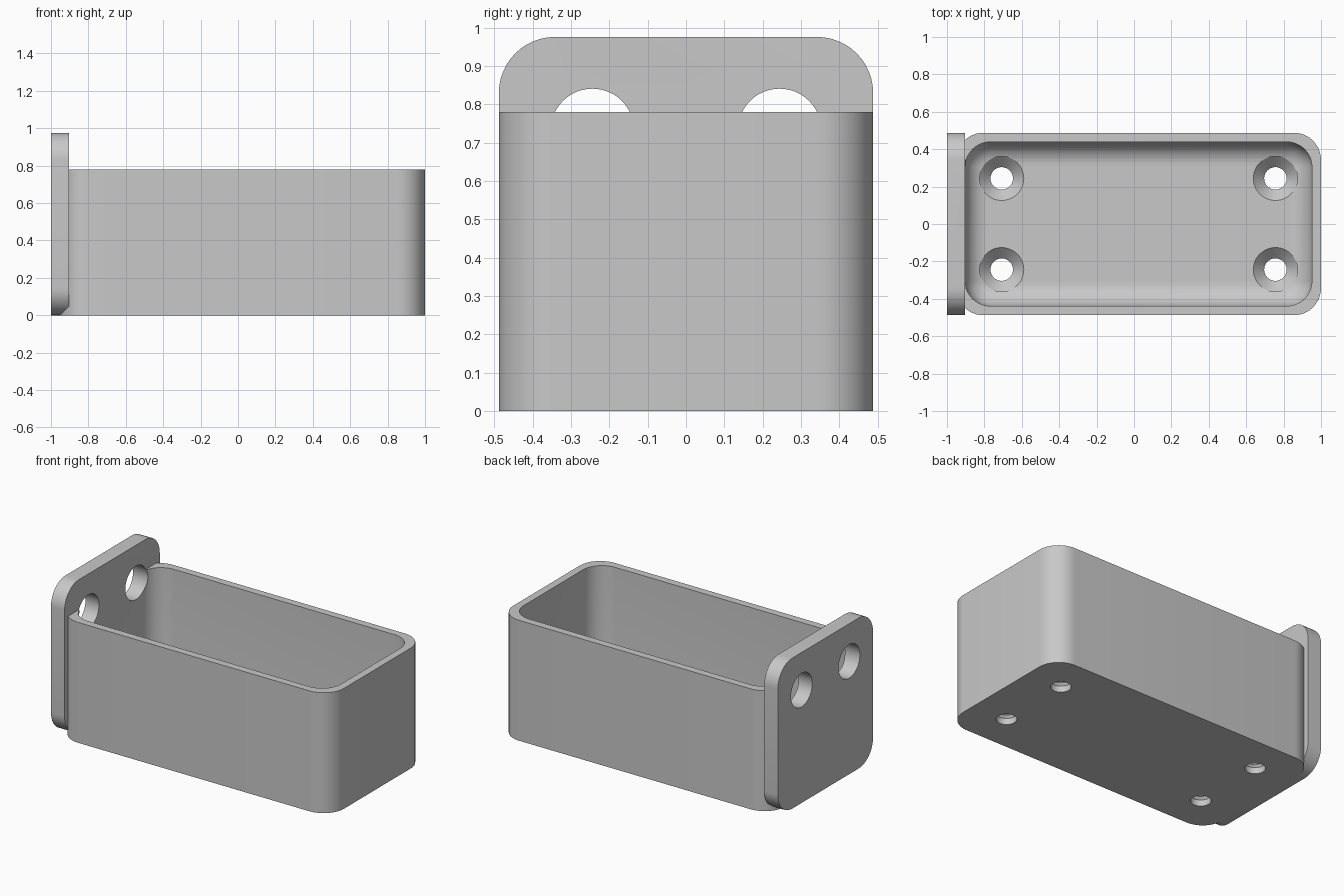
import bpy
import bmesh
from math import sin, cos, pi, radians
from mathutils import Matrix, Vector

cube = bpy.data.objects.get("Cube")
if cube:
    bpy.data.objects.remove(cube, do_unlink=True)

U = 2 / 41                      # wall thickness unit
HALF_Y, BOX_H, PLATE_H = 10 * U, 16 * U, 20 * U
BOX_X = 1 - 20 * U              # centre of the box
PLATE_IN = -1 + 2 * U           # inner face of the mounting plate
FLOOR = 2 * U
ROUND = 3 * U

grey = bpy.data.materials.new("plain grey")
grey.use_nodes = True
colour = (0.58, 0.58, 0.58, 1)
grey.diffuse_color = colour
grey.node_tree.nodes["Principled BSDF"].inputs["Base Color"].default_value = colour


def rounded_rect(hx, hy, r, z, steps=12):
    """Ring of points around a rounded rectangle centred on the origin."""
    ring = []
    for k, (sx, sy) in enumerate([(1, 1), (-1, 1), (-1, -1), (1, -1)]):
        for i in range(steps + 1):
            a = (k + i / steps) * pi / 2
            ring.append((sx * (hx - r) + r * cos(a), sy * (hy - r) + r * sin(a), z))
    return ring


def circle(r, z, n=48):
    return [(r * cos(2 * pi * i / n), r * sin(2 * pi * i / n), z) for i in range(n)]


def loft(name, rings, matrix):
    """Skin a stack of rings into a closed solid."""
    bm = bmesh.new()
    loops = [[bm.verts.new(matrix @ Vector(p)) for p in ring] for ring in rings]
    n = len(loops[0])
    for a, b in zip(loops, loops[1:]):
        for i in range(n):
            j = (i + 1) % n
            bm.faces.new((a[i], a[j], b[j], b[i]))
    bm.faces.new(loops[0][::-1])
    bm.faces.new(loops[-1])
    bmesh.ops.recalc_face_normals(bm, faces=bm.faces)
    mesh = bpy.data.meshes.new(name)
    bm.to_mesh(mesh)
    bm.free()
    mesh.materials.append(grey)
    obj = bpy.data.objects.new(name, mesh)
    bpy.context.collection.objects.link(obj)
    return obj


def combine(target, tool, operation):
    """Apply a boolean and remove the tool."""
    mod = target.modifiers.new("boolean", "BOOLEAN")
    mod.operation, mod.solver, mod.object = operation, "EXACT", tool
    bpy.context.view_layer.objects.active = target
    bpy.ops.object.modifier_apply(modifier=mod.name)
    bpy.data.objects.remove(tool, do_unlink=True)


# Box body
at_box = Matrix.Translation((BOX_X, 0, 0))
box = loft("mounting_box", [rounded_rect(20 * U, HALF_Y, ROUND, z) for z in (0, BOX_H)], at_box)

# Upright end plate, local z pointing along +x
upright = Matrix(((0, 0, 1, 0), (1, 0, 0, 0), (0, 1, 0, 0), (0, 0, 0, 1)))
at_plate = Matrix.Translation((-1, 0, PLATE_H / 2)) @ upright
plate = loft("end_plate", [rounded_rect(HALF_Y, PLATE_H / 2, ROUND, z) for z in (0, 2 * U)], at_plate)
combine(box, plate, "UNION")

# Cavity with a filleted floor
fillet, corner = 0.125, 0.135
rings = []
for i in range(11):
    a = i / 10 * pi / 2
    inset = fillet * (1 - sin(a))
    rings.append(rounded_rect(19 * U - inset, 9 * U - inset, corner - inset,
                              FLOOR + fillet * (1 - cos(a))))
rings.append(rounded_rect(19 * U, 9 * U, corner, 1.1))
combine(box, loft("cavity_cutter", rings, at_box), "DIFFERENCE")

# Countersunk floor holes and round plate holes
for sy in (-1, 1):
    y = sy * HALF_Y / 2
    for sx in (-1, 1):
        profile = [(0.06, -0.1), (0.06, 0.04), (0.118, FLOOR), (0.118, 0.3)]
        hole = loft("floor_hole_cutter", [circle(r, z) for r, z in profile],
                    Matrix.Translation((BOX_X + sx * 15 * U, y, 0)))
        combine(box, hole, "DIFFERENCE")
    hole = loft("plate_hole_cutter", [circle(0.109, z) for z in (-0.05, 0.15)],
                Matrix.Translation((-1, y, PLATE_H * 0.75)) @ upright)
    combine(box, hole, "DIFFERENCE")

# Smooth curves, sharp edges
bpy.ops.object.select_all(action="DESELECT")
box.select_set(True)
bpy.context.view_layer.objects.active = box
bpy.ops.object.shade_smooth_by_angle(angle=radians(30))
